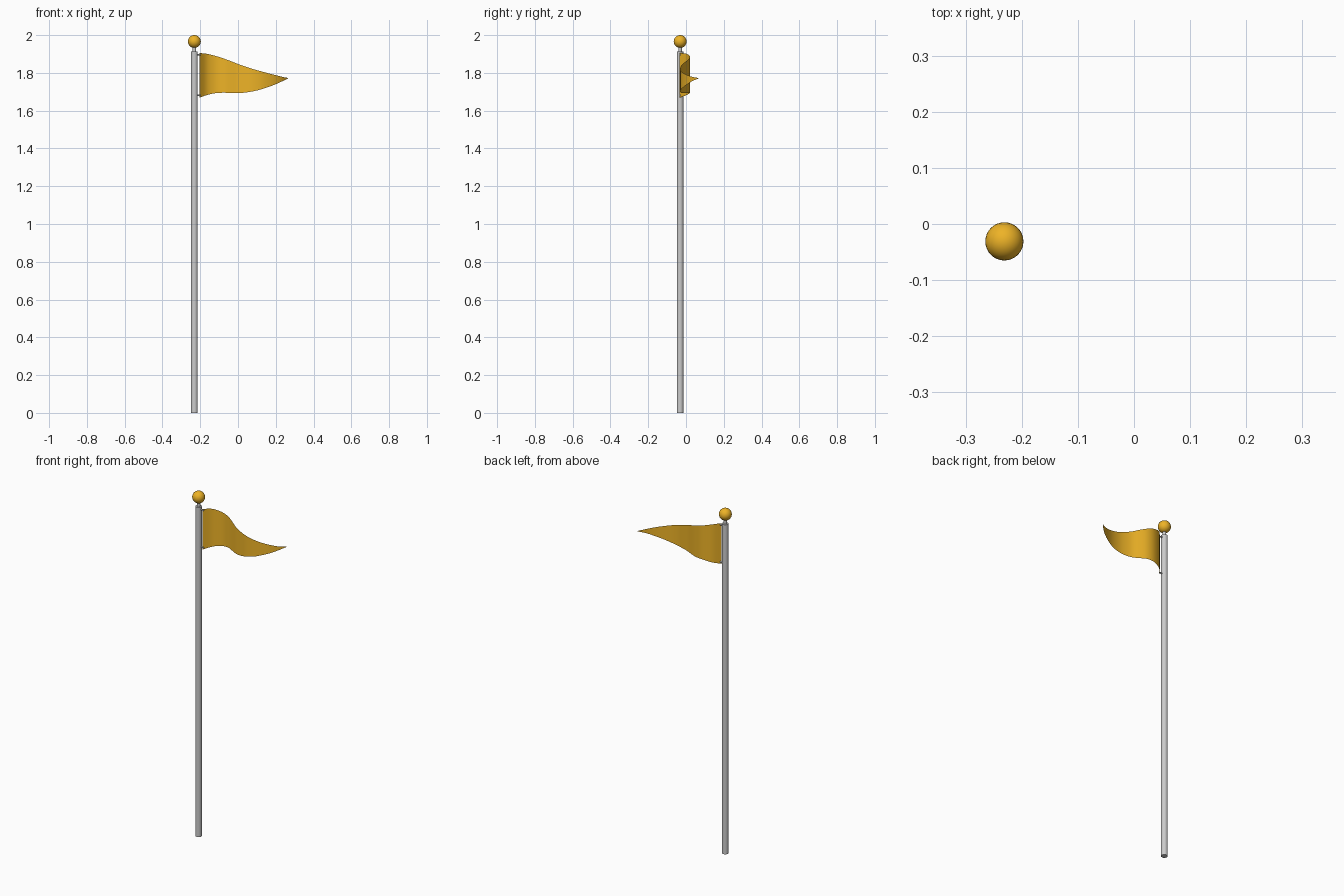
import bpy, math
from mathutils import Vector

if "Cube" in bpy.data.objects:
    bpy.data.objects.remove(bpy.data.objects["Cube"])

PX, PY = -0.231, -0.031  # pole axis


def material(name, color):
    m = bpy.data.materials.new(name)
    m.diffuse_color = color
    m.use_nodes = True
    m.node_tree.nodes["Principled BSDF"].inputs["Base Color"].default_value = m.diffuse_color
    return m


orange = material("orange", (0.85, 0.45, 0.02, 1))


def finish(name, mat=None):
    ob = bpy.context.object
    ob.name = name
    bpy.ops.object.shade_smooth_by_angle(angle=math.radians(40))
    if mat:
        ob.data.materials.append(mat)
    return ob


def cylinder(name, r, a, b, verts=24):
    a, b = Vector(a), Vector(b)
    bpy.ops.mesh.primitive_cylinder_add(
        vertices=verts, radius=r, depth=(b - a).length, location=(a + b) / 2,
        rotation=(b - a).to_track_quat('Z', 'Y').to_euler())
    return finish(name)


# Pole and the narrow neck under the finial
cylinder("pole", 0.0175, (PX, PY, 0), (PX, PY, 1.912), 32)
cylinder("finial_neck", 0.009, (PX, PY, 1.905), (PX, PY, 1.945))

# Ball finial
bpy.ops.mesh.primitive_uv_sphere_add(segments=32, ring_count=16, radius=0.034,
                                     location=(PX, PY, 1.966))
finish("finial_ball", orange)

# Pennant stations: x, y, bottom z, top z
stations = [Vector(s) for s in (
    (-0.204, -0.035, 1.669, 1.905),
    (-0.170, 0.000, 1.681, 1.902),
    (-0.135, 0.016, 1.690, 1.894),
    (-0.103, 0.021, 1.694, 1.885),
    (-0.070, 0.016, 1.695, 1.874),
    (-0.035, 0.000, 1.693, 1.861),
    (0.000, -0.018, 1.693, 1.847),
    (0.040, -0.028, 1.696, 1.833),
    (0.077, -0.031, 1.702, 1.821),
    (0.120, -0.026, 1.712, 1.809),
    (0.160, -0.013, 1.725, 1.798),
    (0.200, 0.007, 1.740, 1.788),
    (0.235, 0.033, 1.756, 1.779),
    (0.265, 0.067, 1.771, 1.773))]


def spline(pts, steps):
    p = [2 * pts[0] - pts[1]] + pts + [2 * pts[-1] - pts[-2]]
    out = []
    for i in range(1, len(p) - 2):
        a, b, c, d = p[i - 1:i + 3]
        for k in range(steps):
            t = k / steps
            out.append(0.5 * (2 * b + (c - a) * t + (2 * a - 5 * b + 4 * c - d) * t * t
                              + (3 * b - a - 3 * c + d) * t ** 3))
    return out + [pts[-1]]


# Waving pennant cloth
rows = 6
path = spline(stations, 3)
verts = [(s[0], s[1], s[2] + (s[3] - s[2]) * j / rows) for s in path for j in range(rows + 1)]
n = rows + 1
faces = [(i * n + j, (i + 1) * n + j, (i + 1) * n + j + 1, i * n + j + 1)
         for i in range(len(path) - 1) for j in range(rows)]
mesh = bpy.data.meshes.new("pennant")
mesh.from_pydata(verts, [], faces)
flag = bpy.data.objects.new("pennant", mesh)
bpy.context.collection.objects.link(flag)
bpy.ops.object.select_all(action='DESELECT')
flag.select_set(True)
bpy.context.view_layer.objects.active = flag
finish("pennant", orange)

# Short ties holding the cloth to the pole
for label, z in (("top", 1.897), ("bottom", 1.681)):
    cylinder(label + "_tie", 0.004, (PX, PY, z), (-0.198, -0.031, z), 12)
